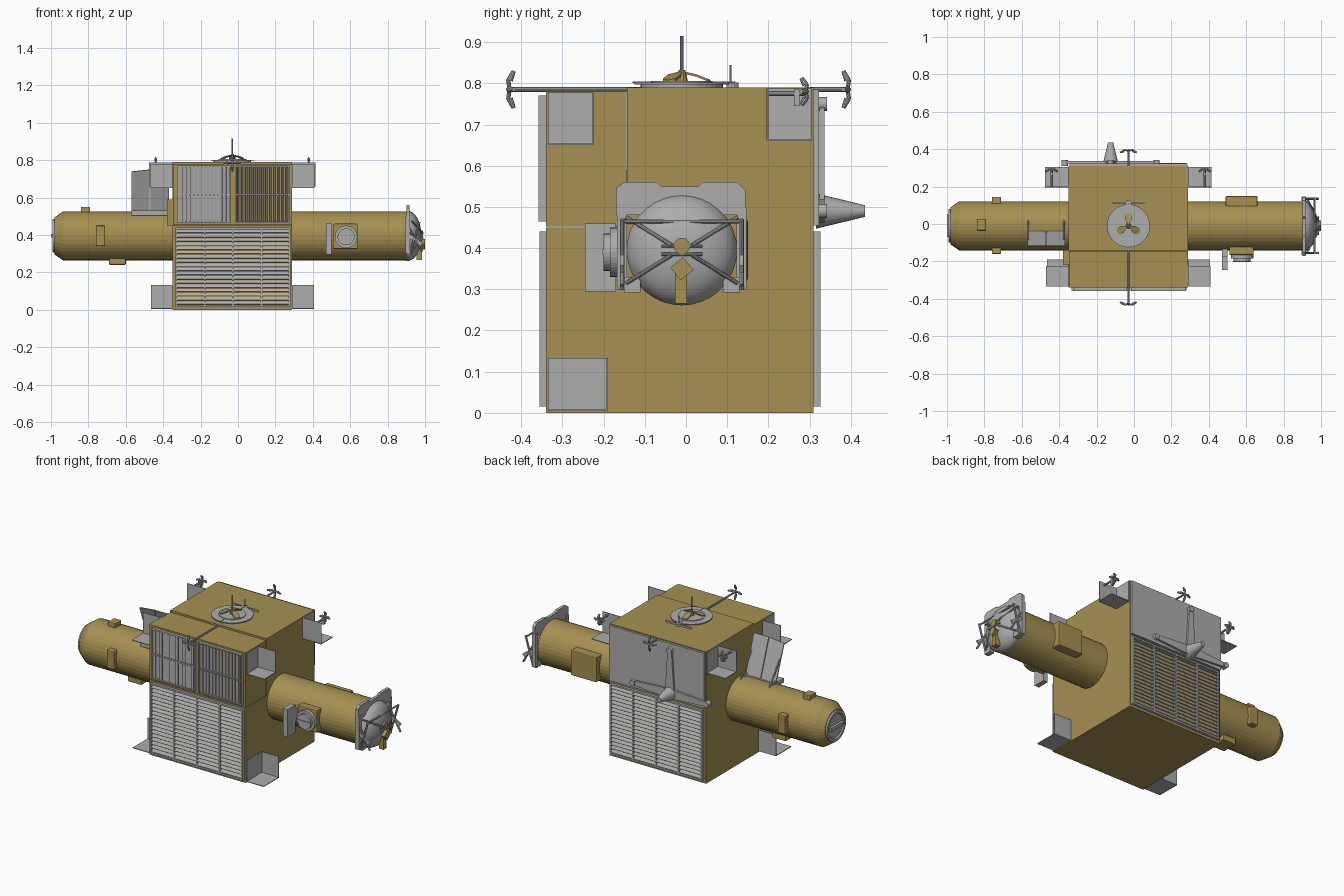
import bpy, bmesh, math
from mathutils import Vector, Matrix

if "Cube" in bpy.data.objects:
    bpy.data.objects.remove(bpy.data.objects["Cube"])

def material(name, col):
    m = bpy.data.materials.new(name)
    m.diffuse_color = (*col, 1)
    m.use_nodes = True
    m.node_tree.nodes["Principled BSDF"].inputs["Base Color"].default_value = m.diffuse_color
    return m

GOLD = material("gold foil", (0.38, 0.28, 0.085))
GRAY = material("light gray metal", (0.42, 0.42, 0.42))
CX, CY, CZ = -0.03, -0.01, 0.395      # body centre x, tube axis y and z

# ---- helpers: each adds a primitive to a bmesh ----
def box(bm, x0, x1, y0, y1, z0, z1, rot=0, axis='X'):
    c = Vector(((x0 + x1) / 2, (y0 + y1) / 2, (z0 + z1) / 2))
    m = Matrix.Translation(c) @ Matrix.Rotation(rot, 4, axis) @ Matrix.Diagonal((x1 - x0, y1 - y0, z1 - z0, 1))
    bmesh.ops.create_cube(bm, size=1, matrix=m)

def rod(bm, a, b, r1, r2=None, seg=10):
    a, b = Vector(a), Vector(b)
    q = (b - a).to_track_quat('Z', 'Y').to_matrix().to_4x4()
    bmesh.ops.create_cone(bm, cap_ends=True, segments=seg, radius1=r1, radius2=r1 if r2 is None else r2,
                          depth=(b - a).length, matrix=Matrix.Translation((a + b) / 2) @ q)

def lathe_x(bm, profile, seg=36):
    rings = [[bm.verts.new((x, CY + r * math.cos(t * math.tau / seg), CZ + r * math.sin(t * math.tau / seg)))
              for t in range(seg)] for x, r in profile]
    for a, b in zip(rings, rings[1:]):
        for i in range(seg):
            j = (i + 1) % seg
            bm.faces.new((a[i], a[j], b[j], b[i]))
    bm.faces.new(rings[0])
    bm.faces.new(rings[-1])

def prism(bm, pts, offset):
    lo = [bm.verts.new(p) for p in pts]
    f = bm.faces.new(lo)
    new = bmesh.ops.extrude_face_region(bm, geom=[f])['geom']
    bmesh.ops.translate(bm, vec=offset, verts=[v for v in new if isinstance(v, bmesh.types.BMVert)])

def part(name, mat, build, smooth=False, bevel=0):
    bm = bmesh.new()
    build(bm)
    bmesh.ops.recalc_face_normals(bm, faces=bm.faces)
    me = bpy.data.meshes.new(name)
    bm.to_mesh(me)
    bm.free()
    me.materials.append(mat)
    ob = bpy.data.objects.new(name, me)
    bpy.context.collection.objects.link(ob)
    if bevel:
        mod = ob.modifiers.new("bevel", 'BEVEL')
        mod.width, mod.segments = bevel, 2
    if smooth:
        bpy.context.view_layer.objects.active = ob
        ob.select_set(True)
        bpy.ops.object.shade_smooth_by_angle(angle=math.radians(35))
        ob.select_set(False)
    return ob

# ---- main body ----
part("body_lower", GOLD, lambda b: box(b, -0.35, 0.29, -0.34, 0.31, 0, 0.45))
part("body_upper", GOLD, lambda b: box(b, -0.35, 0.29, -0.143, 0.31, 0.45, 0.79))
part("body_front_bay", GOLD, lambda b: box(b, -0.348, 0.288, -0.34, -0.145, 0.452, 0.78))
part("body_side_box", GOLD, lambda b: box(b, -0.38, -0.34, -0.22, -0.14, 0.45, 0.59))
part("back_plate", GRAY, lambda b: box(b, -0.345, 0.285, 0.305, 0.323, 0.455, 0.785))

# ---- lower louvres, front and back ----
def louvre(s):
    def build(b):
        y = -0.34 if s < 0 else 0.31
        def slab(x0, x1, z0, z1, d):
            box(b, x0, x1, min(y, y + s * d), max(y, y + s * d), z0, z1)
        for x in (-0.335, -0.183, -0.031, 0.121, 0.27):
            slab(x, x + 0.01, 0.015, 0.44, 0.016)
        for z in (0.015, 0.43):
            slab(-0.335, 0.28, z, z + 0.01, 0.016)
        for i in range(18):
            z = 0.036 + i * 0.0225
            box(b, -0.33, 0.275, y + s * 0.009 - 0.002, y + s * 0.009 + 0.002, z - 0.009, z + 0.009, s * 0.6)
    return build
part("front_louvre", GRAY, louvre(-1))
part("back_louvre", GRAY, louvre(1))

# ---- upper front shutters: left closed, right open ----
def shutter(x0, x1, angle, backing):
    def build(b):
        for x in (x0, x1 - 0.008):
            box(b, x, x + 0.008, -0.358, -0.338, 0.465, 0.77)
        for z in (0.465, 0.611, 0.762):
            box(b, x0, x1, -0.357, -0.338, z, z + 0.008)
        if backing:
            box(b, x0, x1, -0.345, -0.338, 0.467, 0.768)
        n = 13
        for i in range(n):
            x = x0 + (i + 0.7) * (x1 - x0) / (n + 0.4)
            box(b, x - 0.008, x + 0.008, -0.351, -0.348, 0.468, 0.765, angle, 'Z')
    return build
part("left_shutter", GRAY, shutter(-0.325, -0.04, 0.3, True))
part("right_shutter", GRAY, shutter(-0.015, 0.275, 0.9, False))

# ---- open corner trays on both sides ----
def trays(b):
    for s, xa in ((-1, -0.35), (1, 0.29)):
        for y0, y1, z0, z1, wall, w in ((-0.335, -0.225, 0.65, 0.778, -0.228, 0.12),
                                       (0.195, 0.305, 0.66, 0.788, 0.197, 0.125),
                                       (-0.335, -0.19, 0.005, 0.133, -0.193, 0.115)):
            xs = sorted((xa, xa + s * w))
            box(b, *sorted((xa, xa + s * 0.004)), y0, y1, z0, z1)
            box(b, *xs, y0, y1, z0, z0 + 0.004)
            box(b, *xs, wall, wall + 0.004, z0, z1)
part("corner_trays", GRAY, trays)

# ---- tubes and end caps ----
part("left_tube", GOLD, lambda b: lathe_x(b, [(-0.34, 0.131), (-0.935, 0.131), (-0.98, 0.1), (-0.982, 0.095)]))
part("left_cap", GRAY, lambda b: lathe_x(b, [(-0.97, 0.09), (-0.993, 0.09), (-0.993, 0.075), (-0.986, 0.07)]))
part("left_cap_bar", GRAY, lambda b: box(b, -1.0, -0.985, -0.07, 0.05, 0.385, 0.405))
part("right_tube", GOLD, lambda b: lathe_x(b, [(0.28, 0.131), (0.91, 0.131)]))
dome = [(0.9, 0.134), (0.915, 0.134)] + [(0.915 + 0.065 * math.sin(t), 0.13 * math.cos(t))
                                        for t in [i * math.pi / 18 for i in range(1, 9)]] + [(0.98, 0.004)]
part("right_dome", GRAY, lambda b: lathe_x(b, dome), smooth=True)

# ---- equipment boxes on the tubes ----
def tube_boxes(b):
    box(b, -0.84, -0.79, -0.035, 0.025, 0.51, 0.55)
    box(b, -0.76, -0.71, 0.10, 0.145, 0.34, 0.45)
    box(b, -0.76, -0.71, -0.16, -0.12, 0.34, 0.45)
    box(b, -0.69, -0.60, -0.06, 0.04, 0.24, 0.28)
    box(b, 0.49, 0.66, 0.09, 0.15, 0.32, 0.47)
    box(b, 0.51, 0.64, -0.165, -0.1, 0.325, 0.46)
part("tube_boxes", GOLD, tube_boxes, bevel=0.006)

def sensor(b):
    rod(b, (0.578, -0.15, 0.39), (0.578, -0.185, 0.39), 0.06, seg=28)
    rod(b, (0.578, -0.18, 0.39), (0.578, -0.2, 0.39), 0.045, seg=28)
    box(b, 0.53, 0.625, -0.204, -0.198, 0.384, 0.396)
    box(b, 0.47, 0.5, -0.245, -0.17, 0.295, 0.46)
    box(b, 0.47, 0.5, -0.18, -0.11, 0.36, 0.44)
part("round_sensor", GRAY, sensor)

# ---- frame round the dome ----
def dome_frame(b):
    prism(b, [(0.9, y, z) for y, z in ((-0.17, 0.48), (-0.17, 0.545), (-0.15, 0.56), (-0.07, 0.56), (-0.06, 0.55),
                                       (0.03, 0.55), (0.04, 0.56), (0.125, 0.56), (0.145, 0.54), (0.145, 0.48))],
          (0.018, 0, 0))
    for s in (-1, 1):
        y = CY + s * 0.145
        rod(b, (0.92, y, 0.3), (0.97, y, 0.47), 0.006)
        rod(b, (0.9, y, 0.46), (0.985, y, 0.31), 0.006)
        box(b, 0.895, 0.92, y - 0.012, y + 0.012, 0.3, 0.5)
        box(b, 0.9, 0.99, y - 0.005, y + 0.005, 0.365, 0.385, 0.6, 'Y')
        box(b, 0.9, 0.93, CY + s * 0.12 - 0.02, CY + s * 0.12 + 0.02, 0.292, 0.33)
        for t in (-1, 1):
            rod(b, (0.93, CY + s * 0.135, CZ + t * 0.08), (0.988, CY + s * 0.025, CZ + t * 0.012), 0.005)
    rod(b, (0.965, CY - 0.15, 0.465), (0.965, CY + 0.15, 0.465), 0.005)
    for z in (0.385, 0.405):
        rod(b, (0.985, CY - 0.05, z), (0.985, CY + 0.05, z), 0.004)
part("dome_frame", GRAY, dome_frame)

def dome_fitting(b):
    box(b, 0.955, 0.985, -0.027, 0.003, 0.265, 0.34)
    box(b, 0.975, 1.0, -0.03, 0.01, 0.33, 0.37, 0.7)
    rod(b, (0.975, CY, 0.405), (0.99, CY, 0.405), 0.02, seg=12)
part("dome_fitting", GOLD, dome_fitting)

# ---- leaning panel with struts over the left tube ----
def leaning_panel(b):
    for x0, x1 in ((-0.57, -0.472), (-0.468, -0.37)):
        prism(b, [(x0, -0.03, 0.51), (x1, -0.03, 0.51), (x1, -0.115, 0.75), (x0, -0.115, 0.75 if x0 > -0.5 else 0.74)],
              (0, -0.006, -0.002))
    for x in (-0.565, -0.375):
        rod(b, (x, 0.03, 0.5), (x, -0.085, 0.66), 0.005)
        rod(b, (x, 0.03, 0.5), (x, -0.04, 0.54), 0.005)
    box(b, -0.57, -0.37, -0.115, -0.035, 0.505, 0.53)
part("leaning_panel", GRAY, leaning_panel)

# ---- rear inverted T boom and cone ----
def rear_boom(b):
    c = Vector((-0.125, 0.336, 0.49))
    for e in ((-0.37, 0.336, 0.49), (0.12, 0.336, 0.49), (-0.125, 0.336, 0.75)):
        d = (Vector(e) - c).normalized()
        n = d.cross(Vector((0, 1, 0)))
        prism(b, [c + n * 0.03, c - n * 0.03, Vector(e) - n * 0.013, Vector(e) + n * 0.013], (0, -0.012, 0))
        rod(b, (e[0], 0.31, e[2]), (e[0], 0.342, e[2]), 0.017, seg=14)
    rod(b, (c.x, 0.315, c.z), (c.x, 0.435, c.z), 0.043, 0.014, 20)
part("rear_boom", GRAY, rear_boom, smooth=True)

# ---- top dish, three petals, mast ----
def top_disc(b):
    rod(b, (CX, CY, 0.788), (CX, CY, 0.798), 0.1, seg=32)
    rod(b, (CX, CY, 0.797), (CX, CY, 0.806), 0.115 * 0.65, seg=32)
    rod(b, (CX, CY, 0.797), (CX, CY, 0.802), 0.115, seg=32)
    rod(b, (CX, CY, 0.8), (CX, CY, 0.915), 0.004)
    rod(b, (CX, -0.13, 0.803), (CX, 0.12, 0.803), 0.002, seg=6)
    rod(b, (CX, 0.108, 0.79), (CX, 0.108, 0.845), 0.003)
    rod(b, (CX, 0.113, 0.79), (CX, 0.113, 0.802), 0.015, seg=12)
    box(b, CX - 0.085, CX + 0.085, 0.11, 0.118, 0.79, 0.8)
part("top_disc", GRAY, top_disc)

def petals(b):
    for k in range(3):
        a = math.radians(90 + 120 * k)
        u, n = Vector((math.cos(a), math.sin(a), 0)), Vector((-math.sin(a), math.cos(a), 0))
        o = Vector((CX, CY, 0))
        prism(b, [o + u * r + n * w + Vector((0, 0, z)) for r, w, z in
                  ((0, 0, 0.83), (0.035, 0.018, 0.822), (0.063, 0.017, 0.811), (0.07, 0, 0.808),
                   (0.063, -0.017, 0.811), (0.035, -0.018, 0.822))], (0, 0, -0.006))
    rod(b, (CX, CY, 0.8), (CX, CY, 0.832), 0.016, 0.008)
part("top_petals", GOLD, petals)

# ---- cross-ended aerials ----
def cross(b, p, r, s):
    p = Vector(p)
    for k in range(4):
        a = k * math.pi / 2
        u = Vector((math.cos(a), 0, math.sin(a)))
        rod(b, p, p + u * r * 0.55 + Vector((0, s * 0.004, 0)), 0.005)
        rod(b, p + u * r * 0.5, p + u * r + Vector((0, -s * 0.01, 0)), 0.008, 0.005)

def aerials(b):
    rod(b, (CX, -0.1, 0.785), (CX, -0.43, 0.785), 0.0055)
    cross(b, (CX, -0.428, 0.785), 0.045, -1)
    rod(b, (CX, 0.3, 0.785), (CX, 0.395, 0.785), 0.0055)
    cross(b, (CX, 0.392, 0.785), 0.045, 1)
    for x in (-0.44, 0.378):
        rod(b, (x, 0.2, 0.775), (x, 0.29, 0.775), 0.006)
        box(b, x - 0.008, x + 0.008, 0.262, 0.276, 0.745, 0.785)
        cross(b, (x, 0.29, 0.78), 0.033, 1)
part("aerials", GRAY, aerials)
